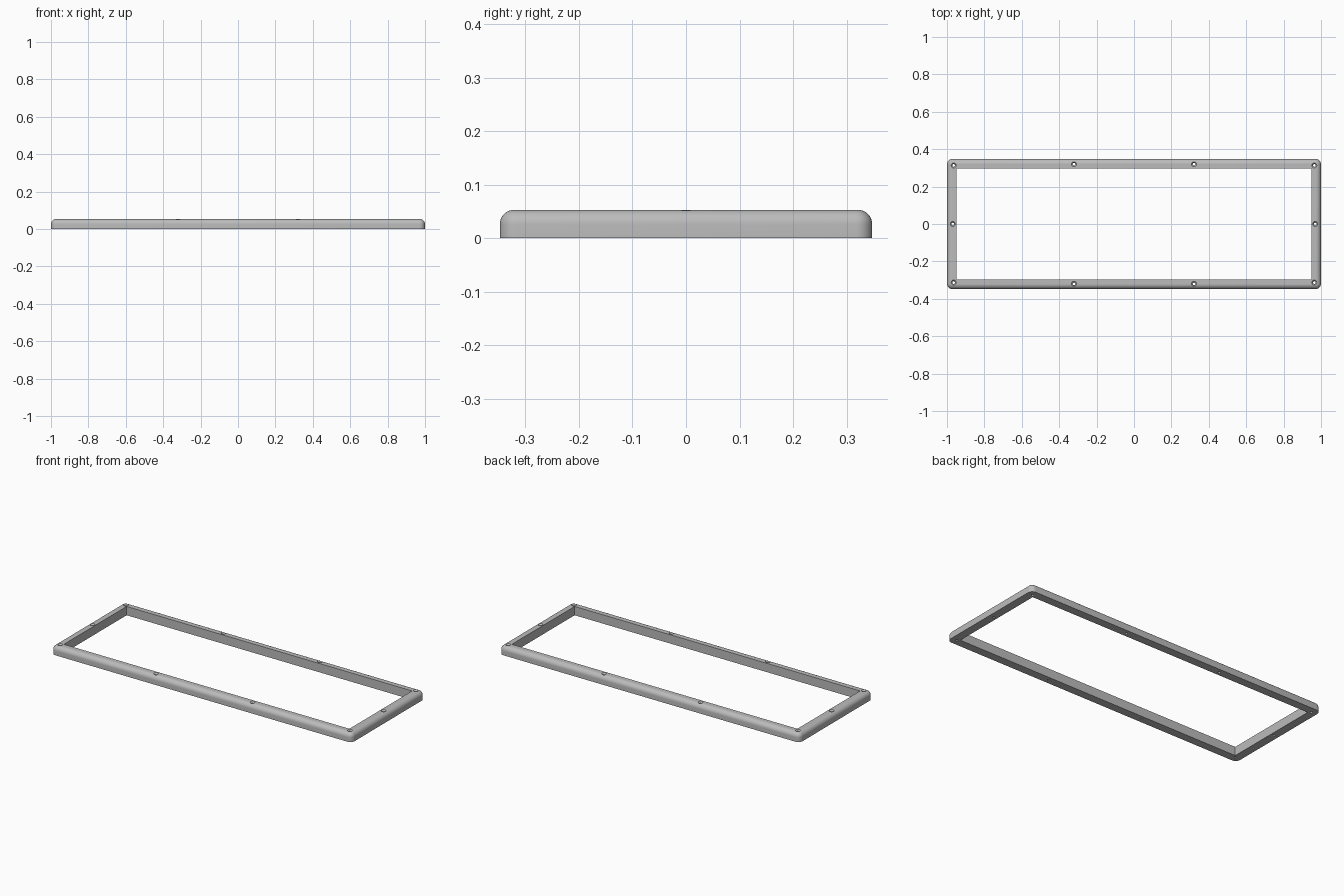
import bpy, bmesh
from math import radians
from mathutils import Matrix

if "Cube" in bpy.data.objects:
    bpy.data.objects.remove(bpy.data.objects["Cube"], do_unlink=True)

HALF_X, HALF_Y, HEIGHT, BAR = 1.0, 0.348, 0.053, 0.05

grey = bpy.data.materials.new("plain grey")
grey.use_nodes = True
colour = (0.5, 0.5, 0.5, 1)
grey.diffuse_color = colour
grey.node_tree.nodes["Principled BSDF"].inputs["Base Color"].default_value = colour


def add_box(bm, hx, hy, z0, z1):
    m = Matrix.Translation((0, 0, (z0 + z1) / 2)) @ Matrix.Diagonal((2 * hx, 2 * hy, z1 - z0, 1))
    bmesh.ops.create_cube(bm, size=1, matrix=m)


def add_cone(bm, x, y, r0, r1, z0, z1):
    bmesh.ops.create_cone(bm, cap_ends=True, segments=24, radius1=r0, radius2=r1,
                          depth=z1 - z0, matrix=Matrix.Translation((x, y, (z0 + z1) / 2)))


def to_object(bm, name):
    bmesh.ops.recalc_face_normals(bm, faces=bm.faces)
    mesh = bpy.data.meshes.new(name)
    bm.to_mesh(mesh)
    bm.free()
    ob = bpy.data.objects.new(name, mesh)
    bpy.context.collection.objects.link(ob)
    mesh.materials.append(grey)
    return ob


def cut(target, cutter):
    mod = target.modifiers.new("cut", 'BOOLEAN')
    mod.operation, mod.solver, mod.object = 'DIFFERENCE', 'EXACT', cutter
    bpy.context.view_layer.objects.active = target
    bpy.ops.object.modifier_apply(modifier=mod.name)
    bpy.data.objects.remove(cutter, do_unlink=True)


# Slab with rounded corners and a rounded upper edge
bm = bmesh.new()
add_box(bm, HALF_X, HALF_Y, 0, HEIGHT)
upright = [e for e in bm.edges if abs(e.verts[0].co.z - e.verts[1].co.z) > 0.01]
bmesh.ops.bevel(bm, geom=upright, offset=0.03, segments=8, profile=0.5, affect='EDGES')
rim = [e for e in bm.edges if all(v.co.z > HEIGHT - 0.001 for v in e.verts)]
bmesh.ops.bevel(bm, geom=rim, offset=0.027, segments=8, profile=0.5, affect='EDGES')
frame = to_object(bm, "frame")

# Square-cornered opening
bm = bmesh.new()
add_box(bm, HALF_X - BAR, HALF_Y - BAR, -0.1, 0.2)
cut(frame, to_object(bm, "opening_cutter"))

# Countersunk screw holes: corners, long bars and short bars
holes = [(sx * x, sy * y) for x, y in ((0.964, 0.313), (0.321, 0.32))
         for sx in (-1, 1) for sy in (-1, 1)] + [(-0.969, 0), (0.969, 0)]
shank, head = 0.007, 0.0138
slope = 0.008 / (head - shank)
for parts in ((shank, shank, -0.02, HEIGHT), (shank, head + 0.004, HEIGHT - 0.008, HEIGHT + 0.004 * slope)):
    bm = bmesh.new()
    for x, y in holes:
        add_cone(bm, x, y, *parts)
    cut(frame, to_object(bm, "screw_hole_cutter"))

bpy.ops.object.select_all(action='DESELECT')
frame.select_set(True)
bpy.context.view_layer.objects.active = frame
bpy.ops.object.shade_smooth_by_angle(angle=radians(30))
